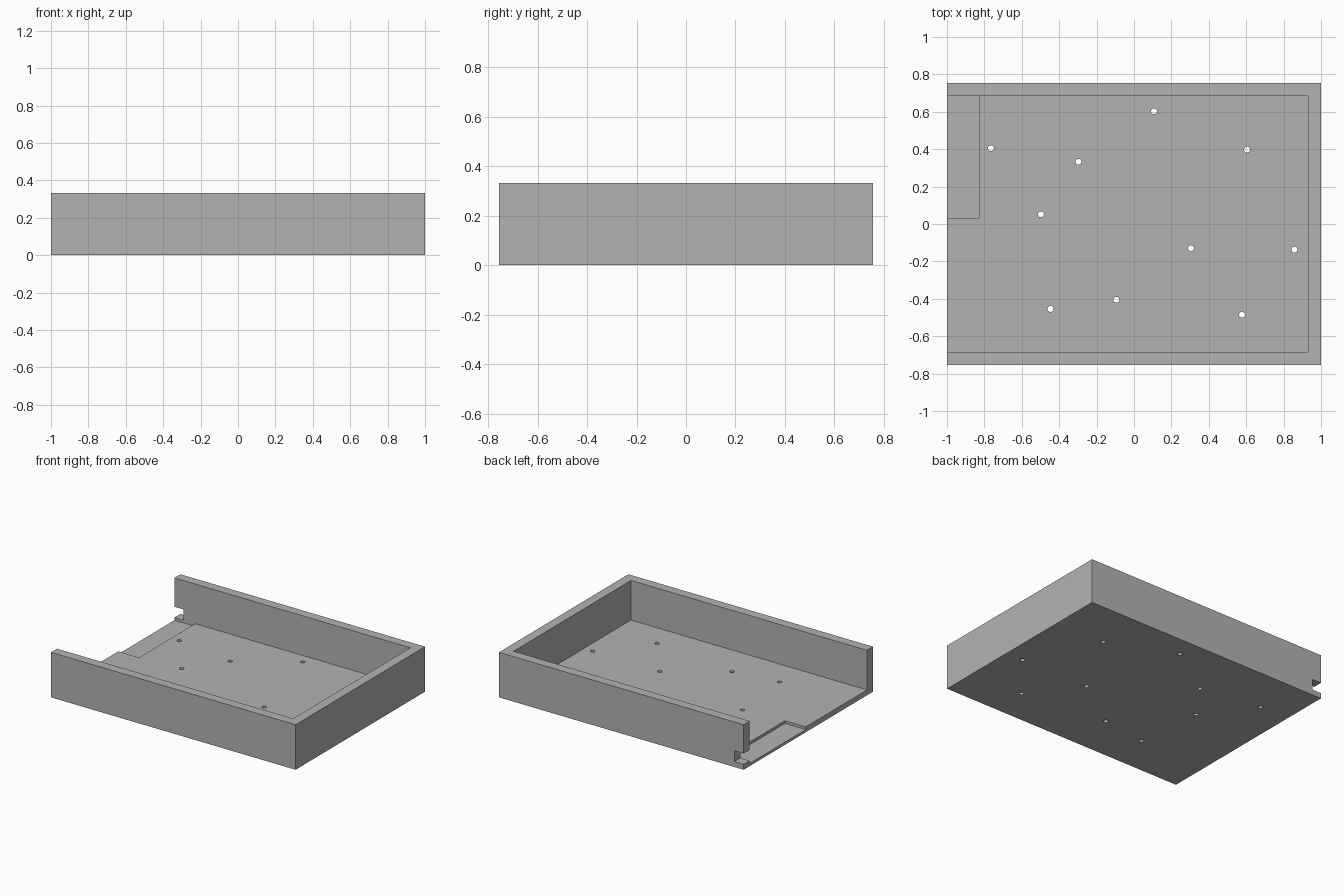
import bpy

if "Cube" in bpy.data.objects:
    bpy.data.objects.remove(bpy.data.objects["Cube"], do_unlink=True)

# Overall sizes
HALF_X, HALF_Y, HEIGHT = 1.0, 0.755, 0.333
WALL, FLOOR = 0.07, 0.04
INNER_Y = HALF_Y - WALL

grey = bpy.data.materials.new("plain grey")
grey.use_nodes = True
grey.diffuse_color = (0.45, 0.45, 0.45, 1)
grey.node_tree.nodes["Principled BSDF"].inputs["Base Color"].default_value = (0.45, 0.45, 0.45, 1)


def box(name, low, high):
    """Box between two opposite corners."""
    bpy.ops.mesh.primitive_cube_add(size=1)
    ob = bpy.context.object
    ob.name = name
    ob.location = [(a + b) / 2 for a, b in zip(low, high)]
    ob.scale = [b - a for a, b in zip(low, high)]
    bpy.ops.object.transform_apply(location=True, rotation=False, scale=True)
    ob.data.materials.append(grey)
    return ob


def cut(target, cutter):
    """Subtract the cutter and remove it afterwards."""
    cutter.hide_render = True
    mod = target.modifiers.new("cut", "BOOLEAN")
    mod.operation = "DIFFERENCE"
    mod.solver = "EXACT"
    mod.object = cutter
    bpy.context.view_layer.objects.active = target
    bpy.ops.object.modifier_apply(modifier=mod.name)
    bpy.data.objects.remove(cutter, do_unlink=True)


# Solid block, hollowed into a tray open at one end
tray = box("tray", (-HALF_X, -HALF_Y, 0), (HALF_X, HALF_Y, HEIGHT))
cut(tray, box("cavity_cutter", (-1.2, -INNER_Y, FLOOR), (HALF_X - WALL, INNER_Y, 0.5)))

# Shallow recess in the floor at the open end
cut(tray, box("recess_cutter", (-1.2, 0.03, 0.02), (-0.83, INNER_Y, 0.2)))

# Notch through the end of the back wall, level with the floor
cut(tray, box("notch_cutter", (-1.2, 0.6, FLOOR), (-0.925, 0.9, 0.12)))

# Scattered round holes through the floor
holes = [(-0.765, 0.405), (-0.297, 0.333), (0.107, 0.603), (0.604, 0.398),
         (-0.498, 0.052), (0.305, -0.13), (0.858, -0.137),
         (-0.446, -0.454), (-0.094, -0.405), (0.577, -0.485)]
for x, y in holes:
    bpy.ops.mesh.primitive_cylinder_add(vertices=24, radius=0.016, depth=0.2, location=(x, y, 0.02))
    drill = bpy.context.object
    drill.name = "hole_cutter"
    drill.data.materials.append(grey)
    cut(tray, drill)

# Smooth only the hole walls, keeping all edges sharp
bpy.ops.object.select_all(action="DESELECT")
tray.select_set(True)
bpy.context.view_layer.objects.active = tray
bpy.ops.object.shade_smooth_by_angle()
